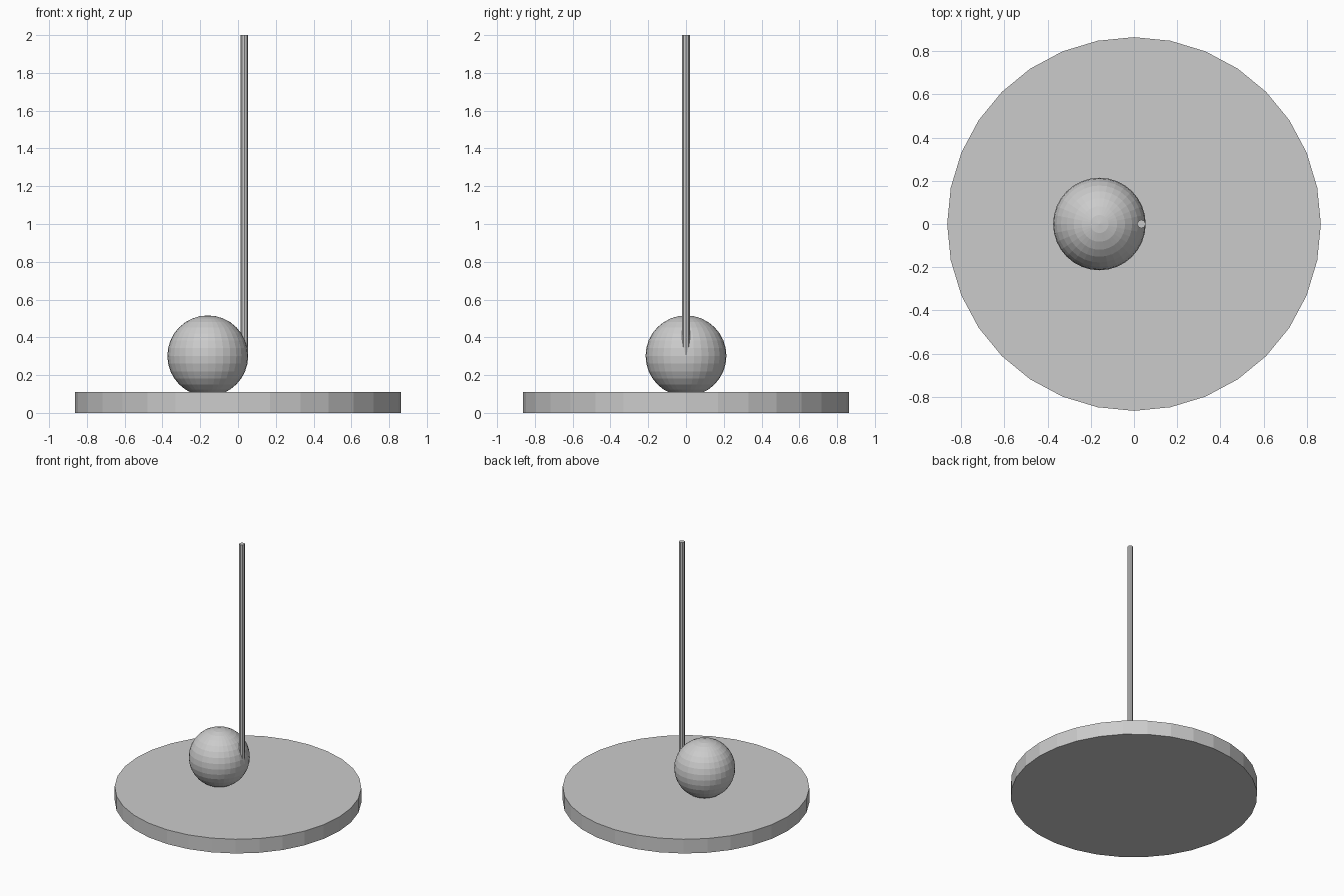
import bpy

if "Cube" in bpy.data.objects:
    bpy.data.objects.remove(bpy.data.objects["Cube"])


def cylinder(name, sides, radius, x, z0, z1):
    bpy.ops.mesh.primitive_cylinder_add(
        vertices=sides, radius=radius, depth=z1 - z0,
        location=(x, 0, (z0 + z1) / 2))
    bpy.context.object.name = name


# Flat round base
cylinder("base_disc", 32, 0.864, 0, 0, 0.11)

# Ball sunk slightly into the base
bpy.ops.mesh.primitive_uv_sphere_add(
    segments=32, ring_count=16, radius=0.214, location=(-0.16, 0, 0.302))
bpy.context.object.name = "ball"

# Thin upright rod, ending inside the side of the ball
cylinder("rod", 8, 0.02, 0.034, 0.305, 2.0)
